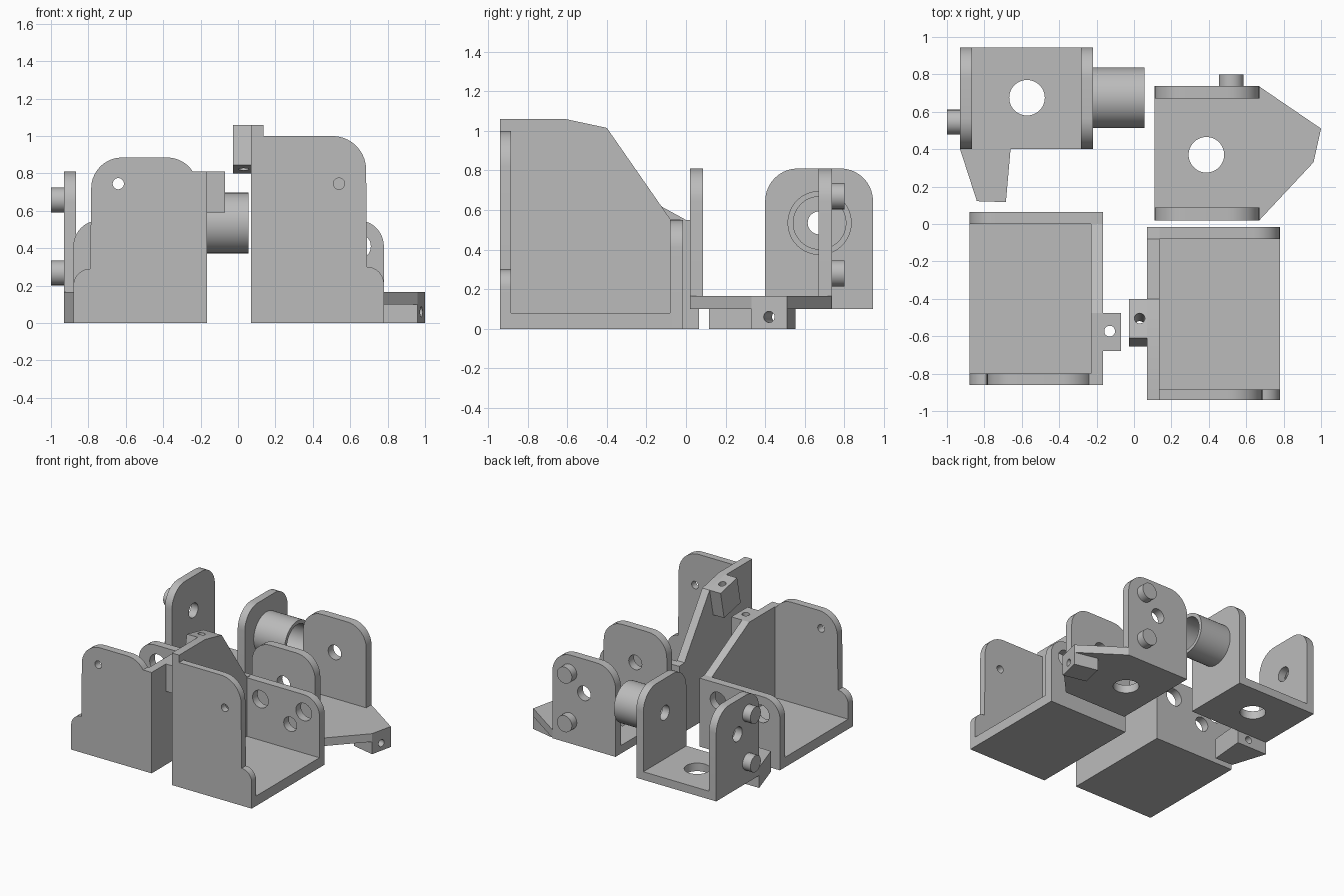
import bpy, bmesh
from math import cos, sin, radians
from mathutils import Vector

if "Cube" in bpy.data.objects:
    bpy.data.objects.remove(bpy.data.objects["Cube"], do_unlink=True)

grey = bpy.data.materials.new("plain_grey")
grey.use_nodes = True
grey.diffuse_color = (0.5, 0.5, 0.5, 1)
grey.node_tree.nodes["Principled BSDF"].inputs["Base Color"].default_value = (0.5, 0.5, 0.5, 1)


def add_object(name, bm):
    bmesh.ops.recalc_face_normals(bm, faces=bm.faces)
    mesh = bpy.data.meshes.new(name)
    bm.to_mesh(mesh)
    bm.free()
    mesh.materials.append(grey)
    ob = bpy.data.objects.new(name, mesh)
    bpy.context.collection.objects.link(ob)
    return ob


def smooth(ob):
    bpy.ops.object.select_all(action='DESELECT')
    ob.select_set(True)
    bpy.context.view_layer.objects.active = ob
    bpy.ops.object.shade_smooth_by_angle(angle=radians(25))


def rod(name, p, q, r):
    """Cylinder from p to q."""
    p, q = Vector(p), Vector(q)
    bm = bmesh.new()
    bmesh.ops.create_cone(bm, cap_ends=True, segments=48, radius1=r, radius2=r, depth=(q - p).length)
    turn = (q - p).to_track_quat('Z', 'Y').to_matrix()
    bmesh.ops.transform(bm, matrix=turn.to_4x4(), verts=bm.verts)
    bmesh.ops.translate(bm, vec=(p + q) / 2, verts=bm.verts)
    return add_object(name, bm)


def drill(ob, holes):
    """Cut round holes, each given as (start, end, radius)."""
    for p, q, r in holes:
        cutter = rod("cutter", p, q, r)
        cutter.hide_render = True
        mod = ob.modifiers.new("hole", 'BOOLEAN')
        mod.operation, mod.solver, mod.object = 'DIFFERENCE', 'EXACT', cutter
        deps = bpy.context.evaluated_depsgraph_get()
        mesh = bpy.data.meshes.new_from_object(ob.evaluated_get(deps))
        ob.modifiers.clear()
        ob.data = mesh
        bpy.data.objects.remove(cutter, do_unlink=True)


def place(axis, u, v, t):
    return {'x': (t, u, v), 'y': (u, t, v), 'z': (u, v, t)}[axis]


def prism(name, axis, lo, hi, pts, holes=(), drills=()):
    """Extrude a profile along an axis; holes are (u, v, radius)."""
    bm = bmesh.new()
    a = [bm.verts.new(place(axis, u, v, lo)) for u, v in pts]
    b = [bm.verts.new(place(axis, u, v, hi)) for u, v in pts]
    bm.faces.new(a)
    bm.faces.new(b[::-1])
    for i in range(len(a)):
        j = (i + 1) % len(a)
        bm.faces.new((a[i], b[i], b[j], a[j]))
    ob = add_object(name, bm)
    cuts = [(place(axis, u, v, lo - 0.02), place(axis, u, v, hi + 0.02), r) for u, v, r in holes]
    drill(ob, cuts + list(drills))
    smooth(ob)
    return ob


def arc(cx, cy, r, start, end, n=10):
    angles = [radians(start + (end - start) * i / n) for i in range(n + 1)]
    return [(cx + r * cos(t), cy + r * sin(t)) for t in angles]


def rect(u0, v0, u1, v1):
    return [(u0, v0), (u1, v0), (u1, v1), (u0, v1)]


def ear(u0, u1, z0, z1, r):
    """Upright plate profile with two rounded top corners."""
    return [(u0, z0), (u1, z0)] + arc(u1 - r, z1 - r, r, 0, 90) + arc(u0 + r, z1 - r, r, 90, 180)


def flip(pts):
    return [(-p[0],) + tuple(p[1:]) for p in pts]


def back_profile(inner, outer):
    return [(inner, 0), (outer, 0)] + arc(outer - 0.14, 0.41, 0.14, 0, 90) + [(inner, 0.55)]


# Tall tray, open on its left
prism("tall_tray_floor", 'z', 0, 0.08, rect(0.13, -0.89, 0.78, -0.07))
prism("tall_tray_wall", 'x', 0.07, 0.135,
      [(-0.94, 0), (-0.94, 1.06), (-0.61, 1.06), (-0.4, 1.015), (-0.08, 0.555), (-0.015, 0.55), (-0.015, 0)])
prism("tall_tray_front", 'y', -0.94, -0.885,
      [(0.1, 0), (0.78, 0)] + arc(0.69, 0.21, 0.09, 0, 90)
      + arc(0.505, 0.82, 0.18, 0, 90) + [(0.1, 1.0)], [(0.54, 0.745, 0.03)])
prism("tall_tray_back", 'y', -0.08, -0.015, back_profile(0.1, 0.78),
      [(0.64, 0.41, 0.07), (0.255, 0.41, 0.07), (0.52, 0.28, 0.058)])
prism("tall_tray_lug", 'x', -0.027, 0.08,
      [(-0.61, 1.06), (-0.4, 1.015), (-0.445, 0.8), (-0.655, 0.845)],
      drills=[((0.03, -0.5, 1.06), (0.03, -0.555, 0.78), 0.028)])

# Low tray, open on its right
prism("low_tray_floor", 'z', 0, 0.08, rect(-0.88, -0.81, -0.22, 0.01))
prism("low_tray_wall", 'x', -0.23, -0.165,
      [(-0.86, 0), (-0.86, 0.81), (-0.475, 0.81), (0, 0.55), (0.065, 0.55), (0.065, 0)])
prism("low_tray_front", 'y', -0.86, -0.8,
      flip([(0.2, 0), (0.88, 0)] + arc(0.79, 0.2, 0.09, 0, 90)
           + arc(0.62, 0.72, 0.165, 0, 90) + arc(0.38, 0.72, 0.165, 90, 147) + [(0.2, 0.81)]),
      [(-0.64, 0.745, 0.03)])
prism("low_tray_back", 'y', 0, 0.065, flip(back_profile(0.2, 0.88)),
      flip([(0.715, 0.41, 0.07), (0.33, 0.41, 0.07), (0.595, 0.28, 0.058)]))
prism("low_tray_lug", 'z', 0.59, 0.81, rect(-0.18, -0.68, -0.07, -0.475), [(-0.13, -0.573, 0.029)])

# Pointed bracket with two ears
prism("pointed_bracket_base", 'z', 0.1, 0.165,
      [(0.11, 0.02), (0.67, 0.02), (0.96, 0.33), (1, 0.51), (0.67, 0.735), (0.11, 0.735)],
      [(0.387, 0.37, 0.095)])
prism("pointed_bracket_lug", 'z', 0, 0.12, [(0.96, 0.33), (1, 0.51), (0.81, 0.552), (0.77, 0.372)],
      drills=[((1.03, 0.409, 0.06), (0.74, 0.473, 0.06), 0.028)])
for side, y in (("front", 0.02), ("back", 0.67)):
    prism("pointed_bracket_ear_" + side, 'y', y, y + 0.067, ear(0.11, 0.67, 0.1, 0.81, 0.165),
          [(0.39, 0.535, 0.058)])
for side, z in (("lower", 0.28), ("upper", 0.67)):
    smooth(rod("pointed_bracket_peg_" + side, (0.52, 0.72, z), (0.52, 0.8, z), 0.066))

# Tube bracket with two ears, a tube and a tail
prism("tube_bracket_base", 'z', 0.1, 0.165, rect(-0.93, 0.4, -0.22, 0.945), [(-0.572, 0.675, 0.095)])
prism("tube_bracket_tail", 'z', 0, 0.165, [(-0.93, 0.4), (-0.84, 0.122), (-0.685, 0.117), (-0.66, 0.4)],
      drills=[((-0.763, 0.09, 0.06), (-0.763, 0.43, 0.06), 0.028)])
for side, x in (("right", -0.93), ("left", -0.283)):
    prism("tube_bracket_ear_" + side, 'x', x, x + 0.063, ear(0.4, 0.945, 0.1, 0.81, 0.165),
          [(0.673, 0.535, 0.058)])
for side, z in (("lower", 0.268), ("upper", 0.658)):
    smooth(rod("tube_bracket_peg_" + side, (-0.91, 0.545, z), (-1, 0.545, z), 0.066))
tube = rod("tube_bracket_tube", (-0.225, 0.675, 0.535), (0.055, 0.675, 0.535), 0.162)
drill(tube, [((-0.3, 0.675, 0.535), (0.1, 0.675, 0.535), 0.133)])
smooth(tube)
